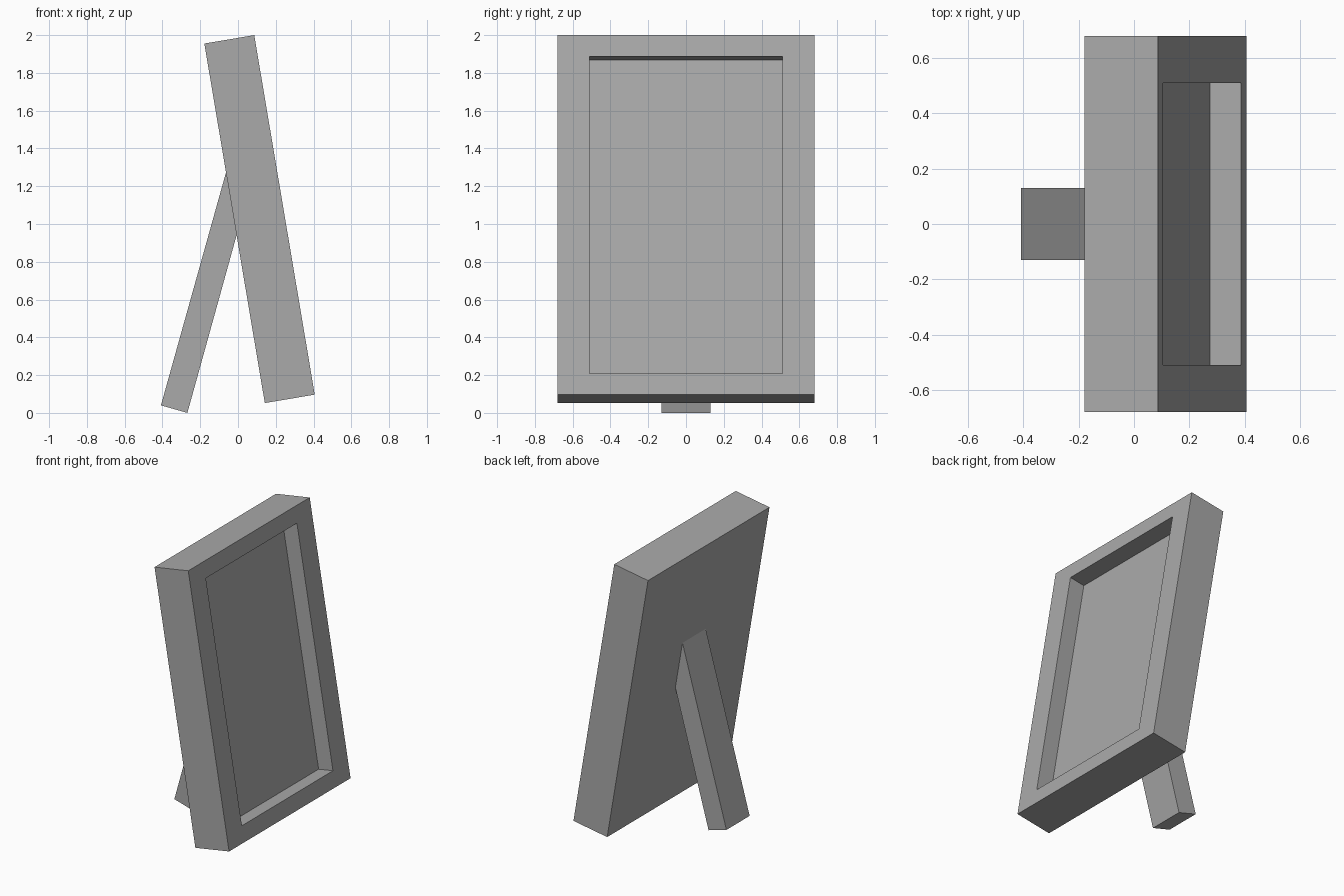
import bpy, bmesh, math
from mathutils import Matrix, Vector

cube = bpy.data.objects.get("Cube")
if cube:
    bpy.data.objects.remove(cube, do_unlink=True)

grey = bpy.data.materials.new("plain_grey")
grey.use_nodes = True
colour = (0.4, 0.4, 0.4, 1)
grey.diffuse_color = colour
grey.node_tree.nodes["Principled BSDF"].inputs["Base Color"].default_value = colour


def add_object(name, bm):
    bmesh.ops.recalc_face_normals(bm, faces=bm.faces)
    mesh = bpy.data.meshes.new(name)
    bm.to_mesh(mesh)
    bm.free()
    mesh.materials.append(grey)
    obj = bpy.data.objects.new(name, mesh)
    bpy.context.collection.objects.link(obj)
    return obj


# Leaning frame: a slab with a recessed picture panel in its +x face
depth, width, height = 0.268, 1.36, 1.93
side_border, end_border, recess = 0.17, 0.114, 0.114
tilt = math.radians(-9.55)
bm = bmesh.new()
bmesh.ops.create_cube(bm, size=1)
bmesh.ops.scale(bm, vec=(depth, width, height), verts=bm.verts)
front = max(bm.faces, key=lambda f: f.calc_center_median().x)
bmesh.ops.inset_region(bm, faces=[front], thickness=0.1)
for v in front.verts:
    v.co.y = math.copysign(width / 2 - side_border, v.co.y)
    v.co.z = math.copysign(height / 2 - end_border, v.co.z)
panel = bmesh.ops.extrude_discrete_faces(bm, faces=[front])["faces"][0]
bmesh.ops.translate(bm, vec=(-recess, 0, 0), verts=panel.verts)
bm.transform(Matrix.Translation((0.114, 0, 1.026)) @ Matrix.Rotation(tilt, 4, "Y"))
add_object("picture_frame", bm)

# Rear prop: a side profile cut to meet the frame's back, extruded across y
profile = [(-0.408, 0.04), (-0.268, 0.0), (-0.002, 0.96), (-0.056, 1.30)]
half = 0.13
bm = bmesh.new()
side = bm.faces.new([bm.verts.new((x, -half, z)) for x, z in profile])
grown = bmesh.ops.extrude_face_region(bm, geom=[side])["geom"]
bmesh.ops.translate(bm, vec=Vector((0, 2 * half, 0)),
                    verts=[g for g in grown if isinstance(g, bmesh.types.BMVert)])
add_object("rear_stand", bm)
